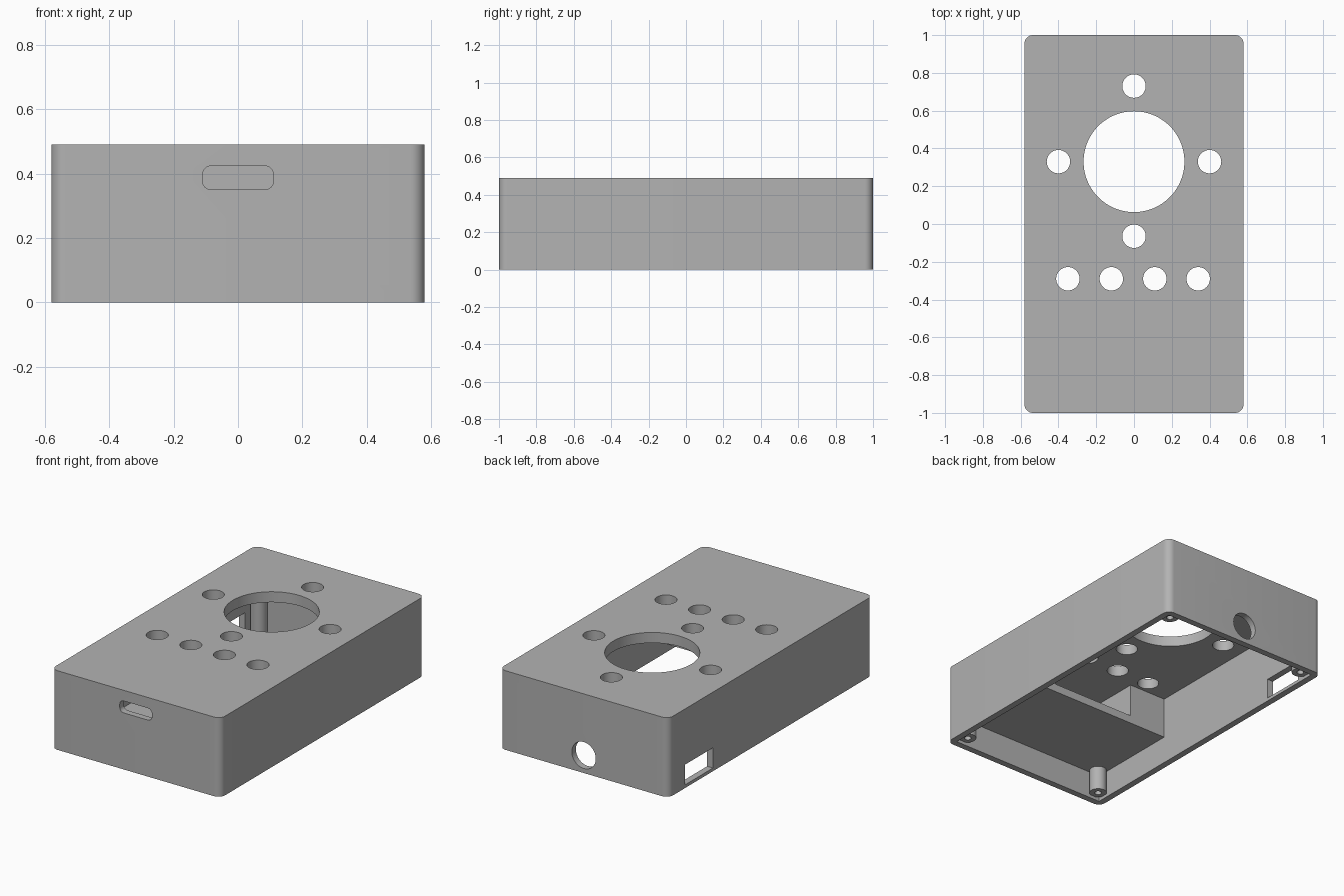
import bpy
from math import pi, radians
from mathutils import Matrix

cube = bpy.data.objects.get("Cube")
if cube:
    bpy.data.objects.remove(cube, do_unlink=True)

# Main sizes
HALF_X, HALF_Y, HEIGHT = 0.58, 1.0, 0.49
WALL, CEILING = 0.04, 0.425
BACK_OF_BAY = -0.37

grey = bpy.data.materials.new("plain_grey")
grey.use_nodes = True
grey.diffuse_color = (0.45, 0.45, 0.45, 1)
grey.node_tree.nodes["Principled BSDF"].inputs["Base Color"].default_value = grey.diffuse_color


def box(name, x0, x1, y0, y1, z0, z1):
    bpy.ops.mesh.primitive_cube_add(size=1)
    obj = bpy.context.object
    obj.name = name
    size = Matrix.Diagonal((x1 - x0, y1 - y0, z1 - z0, 1))
    place = Matrix.Translation(((x0 + x1) / 2, (y0 + y1) / 2, (z0 + z1) / 2))
    obj.data.transform(place @ size)
    obj.data.materials.append(grey)
    return obj


def cylinder(name, centre, radius, depth, rotation=(0, 0, 0), sides=48):
    bpy.ops.mesh.primitive_cylinder_add(vertices=sides, radius=radius, depth=depth,
                                        location=centre, rotation=rotation)
    obj = bpy.context.object
    obj.name = name
    obj.data.materials.append(grey)
    return obj


def apply_modifiers(obj):
    bpy.context.view_layer.objects.active = obj
    for mod in list(obj.modifiers):
        bpy.ops.object.modifier_apply(modifier=mod.name)


def round_edges(obj, axis, radius):
    """Round only the edges that run along one axis."""
    weights = obj.data.attributes.new("bevel_weight_edge", "FLOAT", "EDGE")
    for edge in obj.data.edges:
        a, b = (obj.data.vertices[i].co for i in edge.vertices)
        weights.data[edge.index].value = float(abs((b - a).normalized()[axis]) > 0.9)
    mod = obj.modifiers.new("round", "BEVEL")
    mod.limit_method = "WEIGHT"
    mod.width, mod.segments = radius, 8
    apply_modifiers(obj)


def cut(obj, cutter):
    cutter.hide_render = True
    mod = obj.modifiers.new("cut", "BOOLEAN")
    mod.operation, mod.solver, mod.object = "DIFFERENCE", "EXACT", cutter
    apply_modifiers(obj)
    bpy.data.objects.remove(cutter, do_unlink=True)


def smooth(obj):
    bpy.ops.object.select_all(action="DESELECT")
    obj.select_set(True)
    bpy.context.view_layer.objects.active = obj
    bpy.ops.object.shade_smooth_by_angle(angle=radians(30))


# Case: rounded box, open at the bottom
case = box("case", -HALF_X, HALF_X, -HALF_Y, HALF_Y, 0, HEIGHT)
round_edges(case, 2, 0.045)
inner_x, inner_y = HALF_X - WALL, HALF_Y - WALL
cut(case, box("cavity", -inner_x, inner_x, -inner_y, inner_y, -0.1, CEILING))

# Round openings in the top: speaker, four around it, row of four buttons
cut(case, cylinder("speaker_cutter", (0, 0.33, HEIGHT), 0.267, 0.3, sides=96))
small_holes = [(0, 0.73), (0, -0.065), (-0.4, 0.33), (0.4, 0.33)]
small_holes += [(0.23 * i - 0.35, -0.29) for i in range(4)]
for x, y in small_holes:
    cut(case, cylinder("hole_cutter", (x, y, HEIGHT), 0.062, 0.3))

# Front slot, round back socket, side window
slot = box("slot_cutter", -0.11, 0.11, -1.1, -0.9, 0.35, 0.424)
round_edges(slot, 1, 0.027)
cut(case, slot)
cut(case, cylinder("socket_cutter", (0, HALF_Y, 0.11), 0.082, 0.2, (pi / 2, 0, 0)))
cut(case, box("window_cutter", -0.7, -0.5, 0.565, 0.84, 0.02, 0.145))
smooth(case)

# Front bay: a block under the ceiling with a channel through it
bay = box("front_bay", -inner_x - 0.01, inner_x + 0.01, -inner_y - 0.01, BACK_OF_BAY,
          0.17, CEILING + 0.01)
cut(bay, box("channel_cutter", -0.285, 0.285, -1.1, 0, 0.22, 0.6))

# Screw posts in the corners with blind holes
for x_name, sx in (("left", 1), ("right", -1)):
    for y_name, sy in (("front", -1), ("back", 1)):
        x, y = sx * 0.495, sy * 0.915
        top = CEILING + 0.01
        post = cylinder(f"{y_name}_{x_name}_post", (x, y, (0.02 + top) / 2), 0.05, top - 0.02)
        cut(post, cylinder("screw_cutter", (x, y, 0.05), 0.02, 0.3, sides=24))
        smooth(post)
